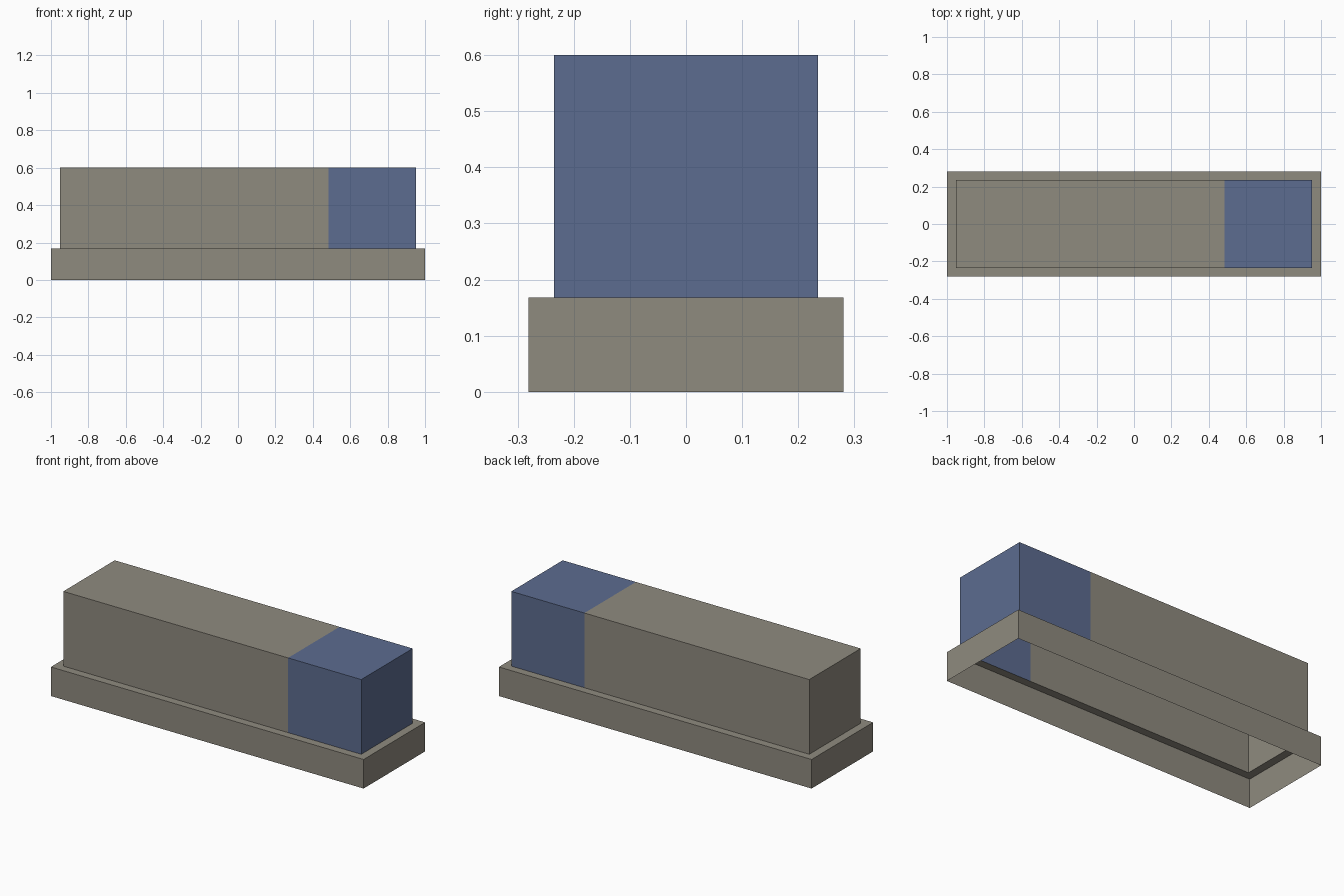
import bpy, bmesh

if "Cube" in bpy.data.objects:
    bpy.data.objects.remove(bpy.data.objects["Cube"])


def material(name, rgb):
    m = bpy.data.materials.new(name)
    m.diffuse_color = (*rgb, 1.0)
    m.use_nodes = True
    m.node_tree.nodes["Principled BSDF"].inputs["Base Color"].default_value = m.diffuse_color
    return m


stone = material("warm grey", (0.275, 0.256, 0.212))
blue = material("slate blue", (0.107, 0.150, 0.279))

BASE_X, BASE_Y, BASE_Z = 1.0, 0.281, 0.168
BODY_X, BODY_Y, TOP_Z = 0.953, 0.235, 0.6
SPLIT_X = 0.485


def ring(bm, x, y, z):
    return [bm.verts.new(p) for p in ((-x, -y, z), (x, -y, z), (x, y, z), (-x, y, z))]


def bridge(bm, a, b):
    for i in range(4):
        j = (i + 1) % 4
        bm.faces.new((a[i], a[j], b[j], b[i]))


def finish(bm, name):
    mesh = bpy.data.meshes.new(name)
    mesh.materials.append(stone)
    mesh.materials.append(blue)
    bm.to_mesh(mesh)
    bm.free()
    obj = bpy.data.objects.new(name, mesh)
    bpy.context.collection.objects.link(obj)


# Base skirt with its ledge, open underneath
bm = bmesh.new()
foot = ring(bm, BASE_X, BASE_Y, 0)
rim = ring(bm, BASE_X, BASE_Y, BASE_Z)
inner = ring(bm, BODY_X, BODY_Y, BASE_Z)
bridge(bm, foot, rim)
bridge(bm, rim, inner)
finish(bm, "base_skirt")

# Hollow upper body, cut across so one end is blue
bm = bmesh.new()
low = ring(bm, BODY_X, BODY_Y, BASE_Z)
top = ring(bm, BODY_X, BODY_Y, TOP_Z)
bridge(bm, low, top)
bm.faces.new(top)
bmesh.ops.bisect_plane(bm, geom=bm.verts[:] + bm.edges[:] + bm.faces[:],
                       plane_co=(SPLIT_X, 0, 0), plane_no=(1, 0, 0))
for f in bm.faces:
    f.material_index = 1 if f.calc_center_median().x > SPLIT_X else 0
finish(bm, "upper_body")
